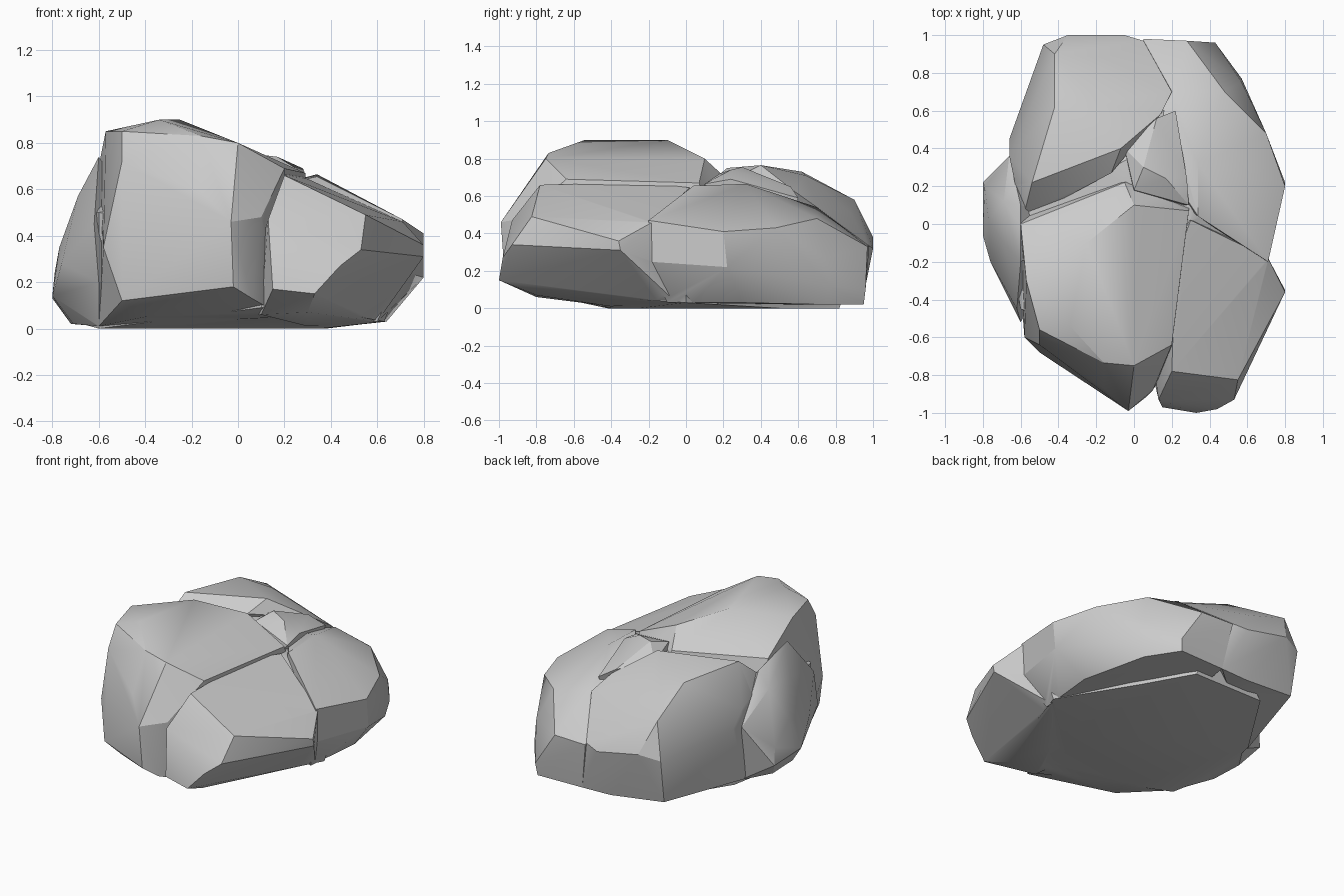
import bpy, bmesh


def chunk(name, points):
    """Convex, flat-faced block of stone spanned by a few corner points."""
    bm = bmesh.new()
    for p in points:
        bm.verts.new(p)
    res = bmesh.ops.convex_hull(bm, input=bm.verts)
    loose = {g for g in res["geom_interior"] + res["geom_unused"]
             if isinstance(g, bmesh.types.BMVert)}
    bmesh.ops.delete(bm, geom=list(loose), context='VERTS')
    bmesh.ops.dissolve_limit(bm, angle_limit=0.03, verts=bm.verts, edges=bm.edges)
    bmesh.ops.recalc_face_normals(bm, faces=bm.faces)
    me = bpy.data.meshes.new(name)
    bm.to_mesh(me)
    bm.free()
    ob = bpy.data.objects.new(name, me)
    bpy.context.collection.objects.link(ob)
    return ob


# tall front-left block
rock = chunk("boulder", [
    (-.34, -.54, .90), (-.25, -.10, .90), (-.57, -.30, .85), (-.50, -.56, .85),
    (-.16, -.735, .83), (0, -.75, .80), (.20, -.64, .69), (.29, .07, .67), (0, .10, .80),
    (-.60, 0, .70), (-.05, .22, .69),
    (-.50, -.64, .72), (-.16, -.87, .59), (-.03, -.99, .46), (.10, -.88, .48),
    (-.58, -.60, .35), (-.50, -.68, .12), (-.02, -.97, .18), (.06, -.92, .13),
    (-.60, -.35, .01), (-.40, -.65, .05), (.20, -.70, .05), (.30, .30, .01), (-.60, .20, .01)])

# overhanging front-right block
front_right = chunk("front_right_chunk", [
    (.20, -.78, .66), (.55, -.825, .49), (.53, -.93, .34), (.44, -.98, .27),
    (.33, -1.0, .15), (.15, -.97, .17), (.13, -.93, .47), (.80, -.36, .36),
    (.80, -.35, .31), (.71, -.18, .46), (.69, -.15, .24), (.30, .02, .645), (.22, -.20, .67),
    (.30, -.80, .07), (.10, -.80, .06), (.60, -.05, .03), (.30, -.40, .01), (0, 0, .05)])

# right block, falling away towards the back corner
right = chunk("right_chunk", [
    (.34, .04, .655), (.34, .32, .665), (.71, -.20, .47), (.70, -.21, .25), (.80, .20, .41),
    (.80, .22, .22), (.70, .48, .43), (.57, .75, .27), (.48, .70, .48), (.57, .77, .12),
    (.43, .96, .10), (.42, .95, .02), (.28, .97, .33), (.22, .70, .54), (.05, .98, .33),
    (.64, .30, .03), (.55, .75, .02), (.10, .94, .02), (.60, -.10, .03),
    (0, .30, .02), (.10, .40, .60)])

# back-left block, highest on the left
back_left = chunk("back_left_chunk", [
    (-.54, .22, .75), (-.07, .40, .765), (-.12, .27, .70), (.14, .58, .625), (.20, .70, .54),
    (-.42, .62, .73), (-.20, .64, .71), (-.42, .90, .58), (-.15, .88, .51), (.05, .97, .34),
    (-.35, 1.0, .38), (-.05, 1.0, .32), (-.48, .95, .35), (-.47, .90, .06), (-.10, .93, .02),
    (-.66, .45, .42), (-.66, .36, .52), (-.64, .30, .03), (.10, .94, .02), (-.59, .02, .58)])

# low bulge on the left side
left = chunk("left_bulge", [
    (-.80, .22, .13), (-.79, .20, .24), (-.80, -.06, .14), (-.77, .02, .35), (-.69, .12, .57),
    (-.69, -.10, .57), (-.76, -.20, .28), (-.60, -.52, .20), (-.66, .36, .40), (-.72, .12, .02),
    (-.71, -.10, .02), (-.60, .10, .66), (-.60, -.20, .74), (-.30, 0, .30), (-.62, -.45, .45),
    (-.60, -.35, .01), (-.60, .30, .01)])

# wedge between the upper blocks
wedge = chunk("middle_wedge", [
    (.0, .18, .72), (.12, .56, .65), (.05, .30, .755), (.17, .24, .74), (.28, .24, .69),
    (.29, .10, .665), (.22, .60, .59), (0, .10, .3), (.2, .5, .3), (-.05, .40, .68)])

# inner core: flat base and floor of the crevices
core = chunk("core", [
    (-.60, -.35, 0), (-.38, -.42, 0), (.20, -.40, 0), (.36, -.25, 0), (.38, .50, 0), (.20, .82, 0),
    (-.30, .82, 0), (-.60, .35, 0), (-.71, .0, .03), (.63, .0, .03), (.10, -.84, .09),
    (.32, -.80, .09), (.14, -.86, .40), (.15, -.65, .64), (.68, -.18, .40), (.74, .0, .30),
    (.31, .06, .63), (.20, .66, .52), (.10, .93, .33), (-.04, .34, .68), (-.59, .05, .61),
    (-.67, -.05, .50), (-.60, -.45, .50), (-.64, .35, .40)])

# fuse all blocks into one stone
bpy.context.view_layer.objects.active = rock
for part in (front_right, right, back_left, left, wedge, core):
    mod = rock.modifiers.new("fuse", 'BOOLEAN')
    mod.operation = 'UNION'
    mod.solver = 'EXACT'
    mod.object = part
    bpy.ops.object.modifier_apply(modifier=mod.name)
    bpy.data.objects.remove(part)

# soft small facets, crisp large breaks
rock.select_set(True)
bpy.ops.object.shade_smooth_by_angle(angle=0.45)
